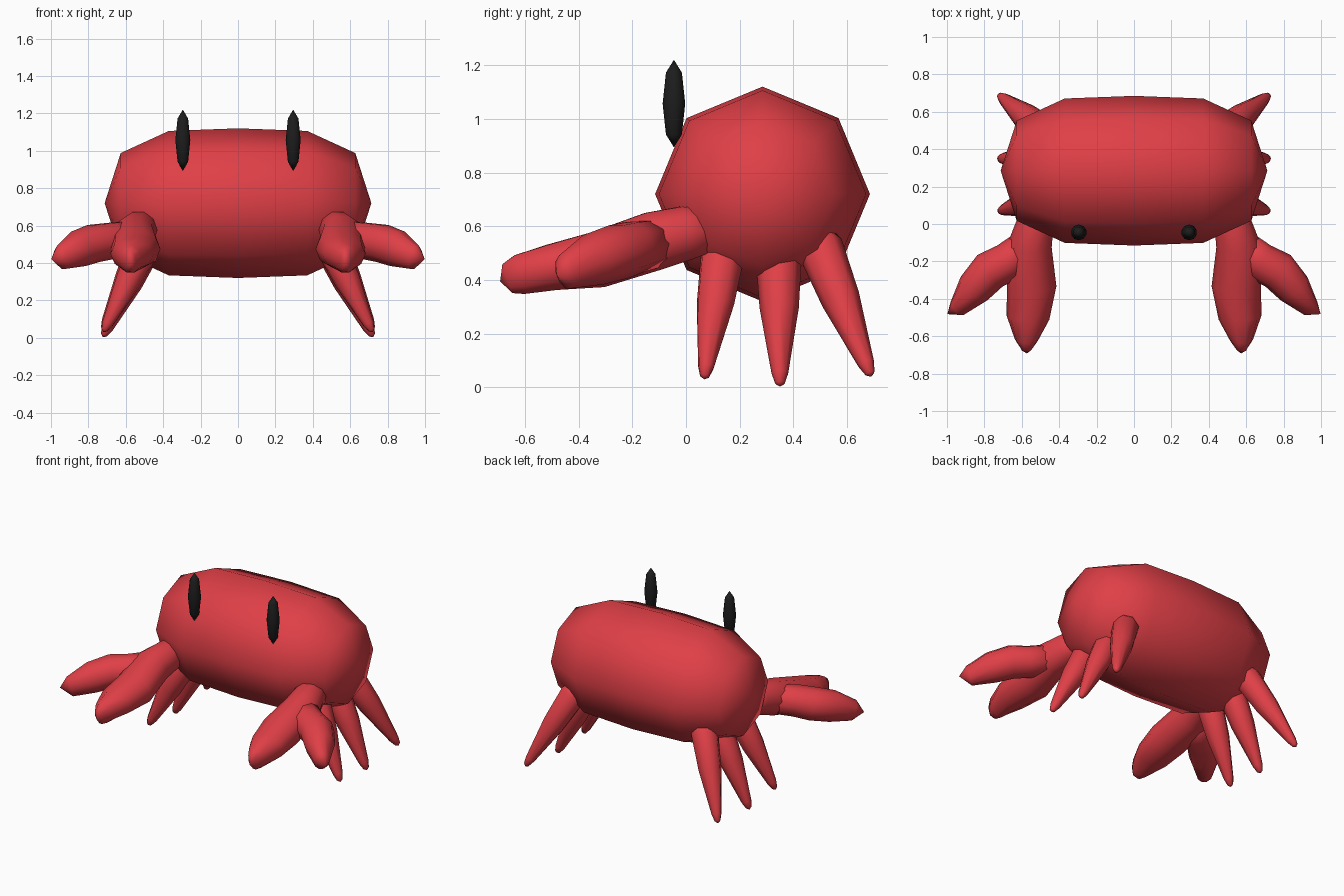
import bpy, bmesh, math
from mathutils import Vector

if "Cube" in bpy.data.objects:
    bpy.data.objects.remove(bpy.data.objects["Cube"])


def material(name, rgb):
    m = bpy.data.materials.new(name)
    m.diffuse_color = (*rgb, 1)
    m.use_nodes = True
    m.node_tree.nodes["Principled BSDF"].inputs["Base Color"].default_value = m.diffuse_color
    return m


RED = material("shell red", (0.74, 0.05, 0.062))
BLACK = material("eye black", (0.012, 0.012, 0.012))


def finish(bm, name, mat, mirror=False):
    bmesh.ops.recalc_face_normals(bm, faces=bm.faces)
    for f in bm.faces:
        f.smooth = True
    me = bpy.data.meshes.new(name)
    bm.to_mesh(me)
    bm.free()
    me.materials.append(mat)
    ob = bpy.data.objects.new(name, me)
    bpy.context.collection.objects.link(ob)
    if mirror:
        ob.modifiers.new("Mirror", 'MIRROR').use_mirror_merge = False
    return ob


def loft(name, stations, sides, mirror=True):
    """Tube through (centre, horizontal radius, vertical radius) stations; radius 0 is a point."""
    bm = bmesh.new()
    pts = [Vector(s[0]) for s in stations]
    rings = []
    for i, (_, rh, rv) in enumerate(stations):
        if rh == 0:
            rings.append([bm.verts.new(pts[i])])
            continue
        t = (pts[min(i + 1, len(pts) - 1)] - pts[max(i - 1, 0)]).normalized()
        side = t.cross(Vector((0, 0, 1))).normalized()
        up = side.cross(t)
        rings.append([bm.verts.new(pts[i] + side * rh * math.cos(a) + up * rv * math.sin(a))
                      for a in (2 * math.pi * k / sides for k in range(sides))])
    for a, b in zip(rings, rings[1:]):
        for k in range(sides):
            n = (k + 1) % sides
            if len(a) == 1:
                bm.faces.new((a[0], b[n], b[k]))
            elif len(b) == 1:
                bm.faces.new((a[k], a[n], b[0]))
            else:
                bm.faces.new((a[k], a[n], b[n], b[k]))
    if len(rings[0]) > 1:
        bm.faces.new(rings[0])
    return finish(bm, name, RED, mirror)


# Barrel-shaped octagonal body lying along x
profile = [(-0.713, 0), (-0.627, 0.268), (-0.37, 0.386), (0, 0.4),
           (0.37, 0.386), (0.627, 0.268), (0.713, 0)]
loft("body", [((x, 0.285, 0.72), r, r) for x, r in profile], 8, mirror=False)

# Arms with the inner claw finger
loft("arm_and_inner_claw", [
    ((0.52, 0.11, 0.59), 0.08, 0.08),
    ((0.53, 0.00, 0.575), 0.10, 0.105),
    ((0.56, -0.12, 0.545), 0.12, 0.115),
    ((0.547, -0.33, 0.475), 0.132, 0.11),
    ((0.567, -0.50, 0.447), 0.115, 0.09),
    ((0.575, -0.62, 0.42), 0.062, 0.078),
    ((0.575, -0.665, 0.405), 0.03, 0.06),
    ((0.573, -0.692, 0.395), 0, 0)], 10)

# Outer claw finger
loft("outer_claw", [
    ((0.57, -0.10, 0.54), 0.08, 0.09),
    ((0.67, -0.20, 0.52), 0.105, 0.10),
    ((0.77, -0.25, 0.505), 0.108, 0.105),
    ((0.855, -0.345, 0.475), 0.095, 0.10),
    ((0.945, -0.45, 0.43), 0.05, 0.067),
    ((0.998, -0.482, 0.42), 0, 0)], 10)

# Three tapering legs on each side
for name, top, tip in [
        ("front_leg", (0.49, 0.138, 0.50), (0.72, 0.068, 0.03)),
        ("middle_leg", (0.49, 0.345, 0.49), (0.722, 0.35, 0.003)),
        ("rear_leg", (0.49, 0.50, 0.52), (0.722, 0.69, 0.04))]:
    a, b = Vector(top), Vector(tip)
    loft(name, [(a.lerp(b, t), r, r) for t, r in
                [(-0.12, 0.06), (0.0, 0.086), (0.4, 0.073), (0.9, 0.031), (0.975, 0.018), (1, 0)]], 8)

# Tall pointed eyes
bm = bmesh.new()
bmesh.ops.create_uvsphere(bm, u_segments=10, v_segments=4, radius=1)
bmesh.ops.scale(bm, vec=(0.042, 0.042, 0.163), verts=bm.verts)
bmesh.ops.translate(bm, vec=(0.295, -0.045, 1.057), verts=bm.verts)
finish(bm, "eyes", BLACK, mirror=True)
